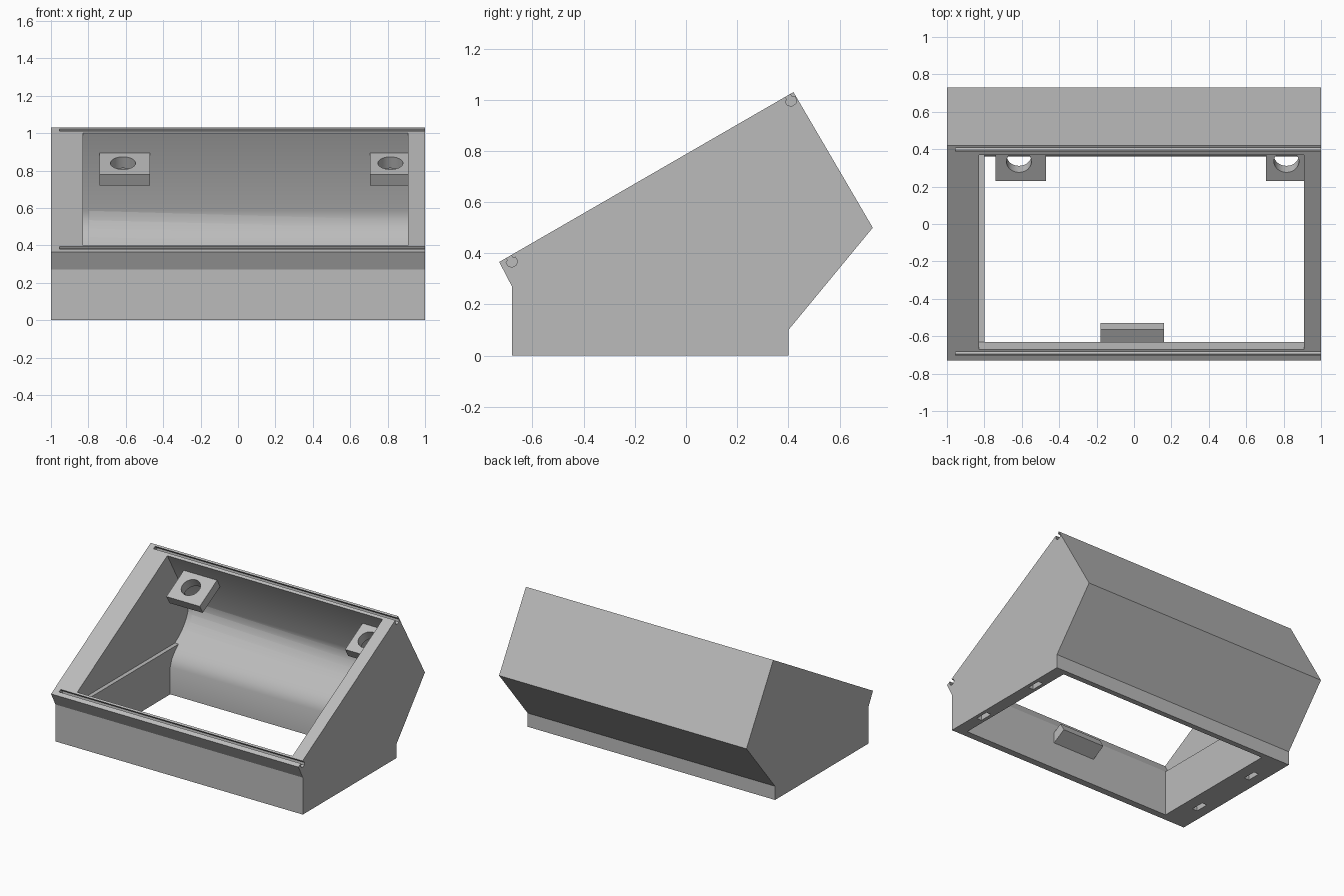
import bpy, bmesh, math
from mathutils import Vector, Matrix

if "Cube" in bpy.data.objects:
    bpy.data.objects.remove(bpy.data.objects["Cube"])

grey = bpy.data.materials.new("light_grey")
grey.diffuse_color = (0.5, 0.5, 0.5, 1)
grey.use_nodes = True
grey.node_tree.nodes["Principled BSDF"].inputs["Base Color"].default_value = grey.diffuse_color

# Directions in the (y, z) plane: along and into the sloped top face
ALONG = Vector((math.cos(math.radians(30)), 0.5))
INTO = Vector((0.5, -math.cos(math.radians(30))))


def add_mesh(name, bm):
    bmesh.ops.recalc_face_normals(bm, faces=bm.faces)
    mesh = bpy.data.meshes.new(name)
    bm.to_mesh(mesh)
    bm.free()
    ob = bpy.data.objects.new(name, mesh)
    bpy.context.collection.objects.link(ob)
    mesh.materials.append(grey)
    return ob


def extrude(name, profile, x0, x1):
    """Solid from a (y, z) profile swept along x."""
    bm = bmesh.new()
    face = bm.faces.new([bm.verts.new((x0, p[0], p[1])) for p in profile])
    new = bmesh.ops.extrude_face_region(bm, geom=[face])["geom"]
    bmesh.ops.translate(bm, vec=(x1 - x0, 0, 0),
                        verts=[v for v in new if isinstance(v, bmesh.types.BMVert)])
    return add_mesh(name, bm)


def cut(ob, cutter):
    """Subtract the cutter from the object, then discard the cutter."""
    mod = ob.modifiers.new("cut", "BOOLEAN")
    mod.operation, mod.solver, mod.object = "DIFFERENCE", "EXACT", cutter
    cutter.hide_render = True
    bpy.context.view_layer.update()
    graph = bpy.context.evaluated_depsgraph_get()
    mesh = bpy.data.meshes.new_from_object(ob.evaluated_get(graph))
    ob.modifiers.clear()
    ob.data = mesh
    bpy.data.objects.remove(cutter)


def smooth(ob):
    bpy.ops.object.select_all(action="DESELECT")
    ob.select_set(True)
    bpy.context.view_layer.objects.active = ob
    bpy.ops.object.shade_smooth_by_angle(angle=math.radians(25))


# Sloped housing
housing = extrude("housing", [(-0.68, 0), (0.40, 0), (0.40, 0.10), (0.73, 0.50),
                              (0.42, 1.03), (-0.73, 0.366), (-0.68, 0.27)], -1, 1)

# Curved inside of the back wall, from the ledge level up, ending above the rim
back_curve = [(0.41, 0.29), (0.45, 0.325), (0.50, 0.36), (0.545, 0.40), (0.58, 0.445),
              (0.603, 0.49), (0.613, 0.535), (0.607, 0.585), (0.37, 1.0), (0.32, 1.087)]
front_rim = [(-0.72, 0.487), (-0.67, 0.40), (-0.63, 0.33)]
cavity = [(-0.63, -0.1), (0.36, -0.1), (0.36, 0.20), (0.378, 0.25)] + back_curve + front_rim
cut(housing, extrude("cavity", cavity, -0.80, 0.91))

# Recess in the left wall, leaving a narrow ledge
recess = [(-0.63, 0.33), (0.457, 0.33)] + back_curve[2:] + front_rim[:2]
cut(housing, extrude("recess", recess, -0.83, -0.79))

# Undercut grooves along both rims, open at the right end
for y, z in ((-0.693, 0.388), (0.398, 1.017)):
    c = Vector((y, z))
    outline = [(-0.011, -0.03), (-0.011, 0.012), (-0.021, 0.016), (-0.021, 0.030),
               (-0.010, 0.044), (0.010, 0.044), (0.021, 0.030), (0.021, 0.016),
               (0.011, 0.012), (0.011, -0.03)]
    cut(housing, extrude("groove", [c + ALONG * s + INTO * d for s, d in outline], -0.955, 1.1))

# Foot slots in the underside
for x in (-0.906, 0.955):
    for y in (-0.405, 0.128):
        slot = [(y - 0.05, -0.1), (y + 0.05, -0.1), (y + 0.05, 0.08), (y - 0.05, 0.08)]
        cut(housing, extrude("slot", slot, x - 0.02, x + 0.02))
smooth(housing)

# Screw bosses on the back wall
corner = Vector((0.23, 0.78))
for side, x0, x1, hole_x in (("left", -0.74, -0.47, -0.615), ("right", 0.705, 0.95, 0.815)):
    boss = extrude(side + "_boss", [corner, corner + ALONG * 0.25,
                                    corner + ALONG * 0.25 + INTO * 0.07,
                                    corner + INTO * 0.07], x0, x1)
    bm = bmesh.new()
    bmesh.ops.create_cone(bm, cap_ends=True, segments=32, radius1=0.067, radius2=0.067, depth=0.4)
    bm.transform(Matrix.Translation((hole_x, 0.334, 0.84)) @ Matrix.Rotation(math.radians(30), 4, "X"))
    cut(boss, add_mesh("hole", bm))
    smooth(boss)

# Catch block on the inside of the front wall
extrude("front_catch", [(-0.64, 0.267), (-0.565, 0.31), (-0.53, 0.25), (-0.64, 0.187)], -0.18, 0.16)
